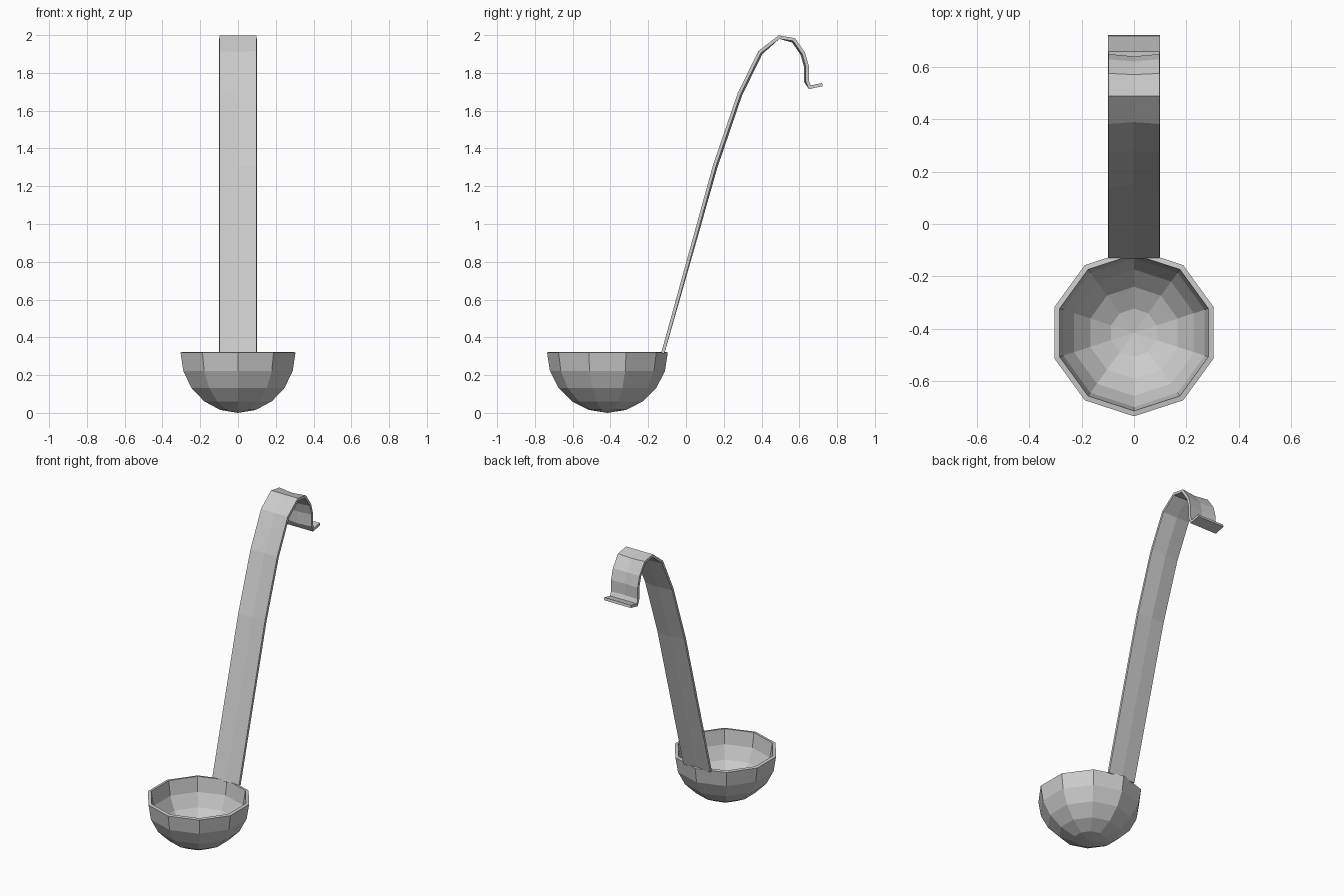
import bpy, bmesh, math
from mathutils import Vector

if "Cube" in bpy.data.objects:
    bpy.data.objects.remove(bpy.data.objects["Cube"])

SIDES, RADIUS, BOWL_Y = 10, 0.32, -0.416


def make_object(name, bm, thickness, offset):
    bmesh.ops.recalc_face_normals(bm, faces=bm.faces)
    mesh = bpy.data.meshes.new(name)
    bm.to_mesh(mesh)
    bm.free()
    obj = bpy.data.objects.new(name, mesh)
    bpy.context.collection.objects.link(obj)
    solid = obj.modifiers.new("thickness", 'SOLIDIFY')
    solid.thickness = thickness
    solid.offset = offset
    solid.use_even_offset = True
    return obj


# Bowl: lower half of a ten-sided sphere, thickened inwards
bm = bmesh.new()
bmesh.ops.create_uvsphere(bm, u_segments=SIDES, v_segments=10, radius=RADIUS)
bmesh.ops.delete(bm, geom=[v for v in bm.verts if v.co.z > 0.01], context='VERTS')
# flatten the cut rim and place the bowl on the ground
for v in bm.verts:
    if abs(v.co.z) < 0.01:
        v.co.z = 0
bmesh.ops.translate(bm, verts=bm.verts, vec=(0, BOWL_Y, RADIUS))
bowl = make_object("bowl", bm, 0.02, -1)

# Handle: strip swept along a side profile (y, z), ending in a hook with a lip
half_width = RADIUS * math.cos(math.radians(72))
path = [(-0.123, 0.315), (0.153, 1.305), (0.283, 1.685), (0.392, 1.908),
        (0.492, 1.989), (0.57, 1.974), (0.62, 1.902), (0.639, 1.835),
        (0.639, 1.757), (0.655, 1.724), (0.722, 1.738)]
bm = bmesh.new()
rows = []
for i, (y, z) in enumerate(path):
    a, b = path[max(i - 1, 0)], path[min(i + 1, len(path) - 1)]
    tangent = Vector((0, b[0] - a[0], b[1] - a[1])).normalized()
    inward = Vector((0, tangent.z, -tangent.y))
    # the middle of the strip is slightly dished
    dish = 0.0 if i in (0, 4, 9, 10) else 0.006
    mid = Vector((0, y, z))
    rows.append([bm.verts.new(mid + Vector((x, 0, 0)) + inward * d)
                 for x, d in ((-half_width, -dish / 2), (0, dish), (half_width, -dish / 2))])
for r0, r1 in zip(rows, rows[1:]):
    for j in range(2):
        bm.faces.new((r0[j], r0[j + 1], r1[j + 1], r1[j]))
handle = make_object("handle", bm, 0.017, 0)
